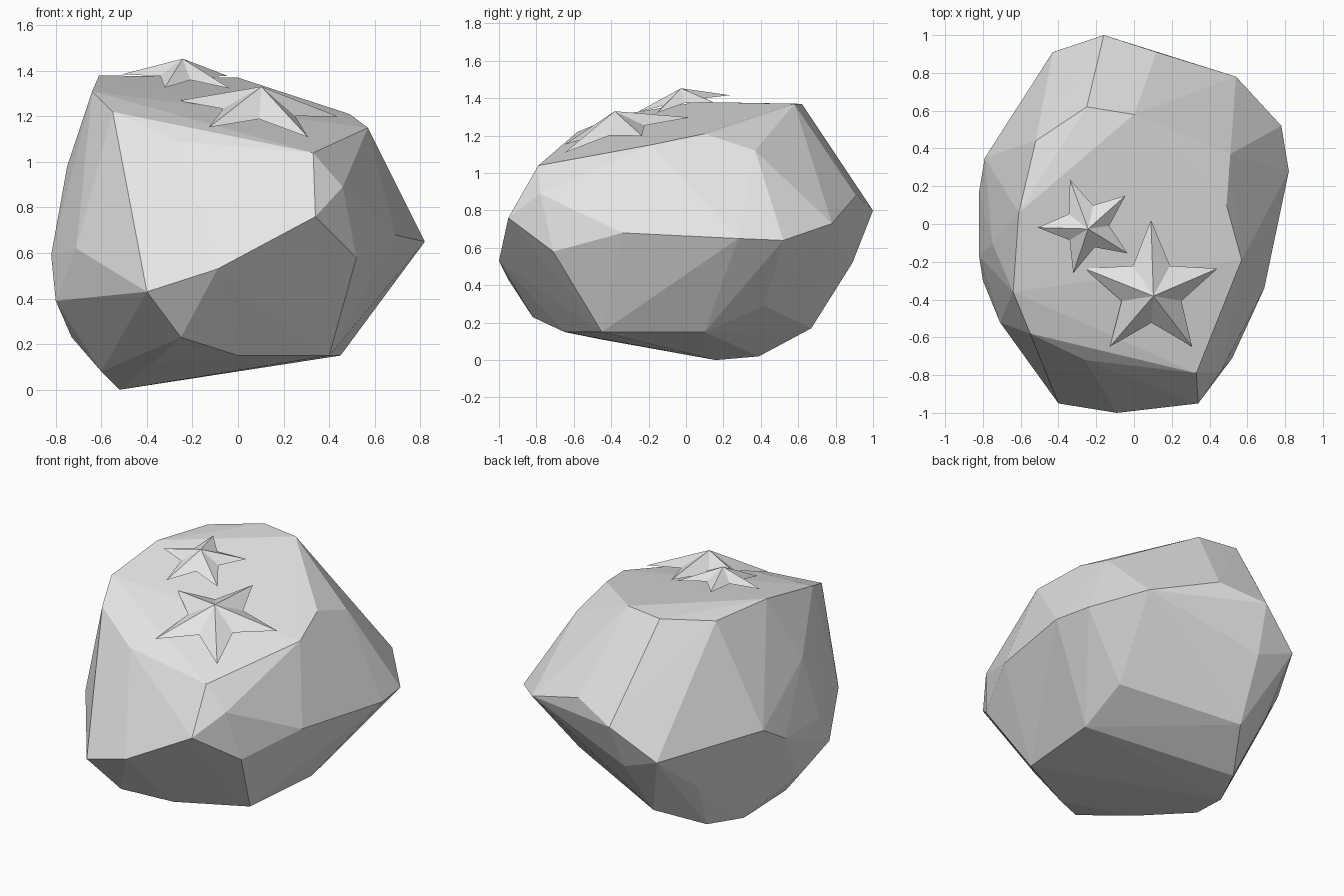
import bpy
import bmesh
from math import cos, sin, pi, radians
from mathutils import Vector

cube = bpy.data.objects.get("Cube")
if cube:
    bpy.data.objects.remove(cube, do_unlink=True)

# One plain stone colour for everything
stone = bpy.data.materials.new("light_grey_stone")
stone.use_nodes = True
stone.diffuse_color = (0.8, 0.8, 0.8, 1)
stone.node_tree.nodes["Principled BSDF"].inputs["Base Color"].default_value = (0.8, 0.8, 0.8, 1)


def make_object(name, bm):
    """Turn a bmesh into a flat shaded object with outward faces."""
    bmesh.ops.recalc_face_normals(bm, faces=bm.faces)
    mesh = bpy.data.meshes.new(name)
    bm.to_mesh(mesh)
    bm.free()
    mesh.materials.append(stone)
    obj = bpy.data.objects.new(name, mesh)
    bpy.context.collection.objects.link(obj)
    return obj


def boulder(name, *rings):
    """Faceted stone: the hull around rings of corner points."""
    bm = bmesh.new()
    for ring in rings:
        for corner in ring:
            bm.verts.new(corner)
    hull = bmesh.ops.convex_hull(bm, input=bm.verts[:])
    spare = set(hull["geom_interior"]) | set(hull["geom_unused"])
    spare_verts = [g for g in spare if isinstance(g, bmesh.types.BMVert)]
    bmesh.ops.delete(bm, geom=spare_verts, context='VERTS')
    return make_object(name, bm)


def starfish(name, centre, radius, height, first_angle, slope):
    """Five-armed star with a peaked back, lying on a sloping surface."""
    bm = bmesh.new()
    centre = Vector(centre)
    normal = Vector((-slope[0], -slope[1], 1)).normalized()
    peak = bm.verts.new(centre + normal * height)
    belly = bm.verts.new(centre + normal * height * 0.3)
    rim = []
    for i in range(10):
        angle = radians(first_angle) + i * pi / 5
        valley = i % 2
        reach = radius * (0.45 if valley else 1)
        x, y = reach * cos(angle), reach * sin(angle)
        point = centre + Vector((x, y, x * slope[0] + y * slope[1]))
        rim.append(bm.verts.new(point + normal * height * 0.2 * valley))
    for a, b in zip(rim, rim[1:] + rim[:1]):
        bm.faces.new((a, b, peak))
        bm.faces.new((b, a, belly))
    return make_object(name, bm)


# Rock corners, from the sloping top down to the resting point
crown = [(-0.25, 0.62, 1.37), (0, 0.58, 1.37), (0.51, 0.37, 1.12), (0.49, 0.1, 1.21),
         (0.57, -0.19, 1.15), (0.33, -0.79, 1.04), (-0.26, -0.72, 1.09),
         (-0.55, -0.58, 1.22), (-0.64, -0.36, 1.31), (-0.61, 0.06, 1.38), (-0.52, 0.44, 1.36)]
shoulder = [(0.12, 0.91, 0.88), (0.46, -0.78, 0.89), (0.34, -0.95, 0.76),
            (-0.75, -0.1, 0.98), (-0.16, 1, 0.8), (0.54, 0.78, 0.73)]
waist = [(0.78, 0.52, 0.64), (0.82, 0.28, 0.65), (0.69, -0.34, 0.68), (0.52, -0.71, 0.58),
         (-0.09, -1, 0.53), (-0.4, -0.95, 0.43), (-0.71, -0.52, 0.62), (-0.8, -0.3, 0.39),
         (-0.82, -0.17, 0.59), (-0.82, 0.17, 0.59), (-0.79, 0.35, 0.7), (-0.43, 0.91, 0.61)]
underside = [(-0.19, 0.89, 0.52), (-0.5, 0.6, 0.36), (0.46, 0.42, 0.29), (-0.25, -0.82, 0.23),
             (-0.73, -0.1, 0.23), (-0.24, 0.67, 0.17), (0, -0.65, 0.15), (0.4, -0.45, 0.15),
             (0.45, 0.1, 0.15), (-0.38, -0.45, 0.11), (-0.6, -0.15, 0.08),
             (-0.42, 0.39, 0.02), (-0.52, 0.16, 0)]
boulder("rock", crown, shoulder, waist, underside)

# Two starfish resting on top
starfish("large_starfish", (0.09, -0.35, 1.205), 0.37, 0.13, 90, (-0.1, 0.25))
starfish("small_starfish", (-0.25, -0.01, 1.365), 0.26, 0.09, 110, (-0.08, 0.18))
